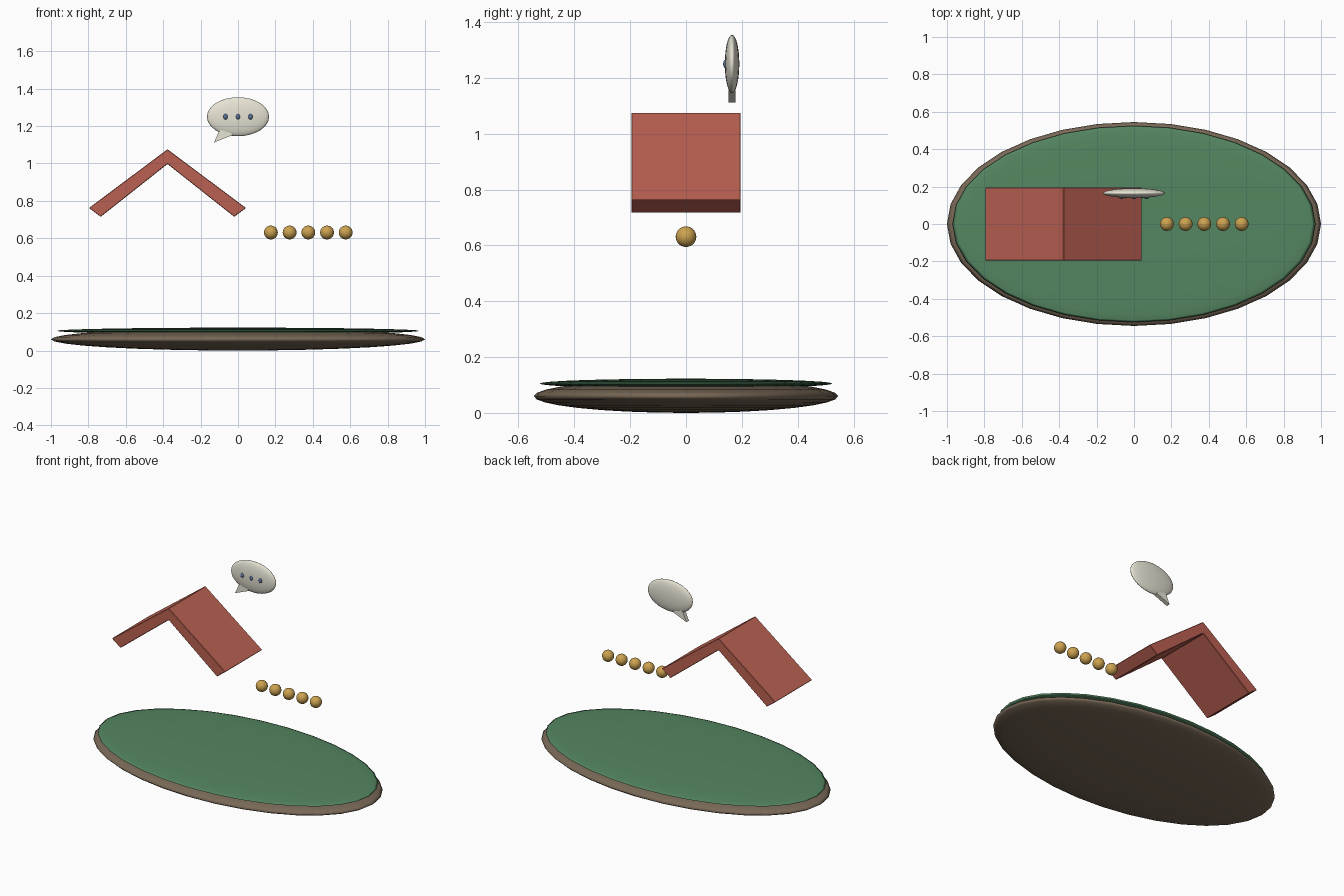
import bpy, bmesh
from math import radians

if "Cube" in bpy.data.objects:
    bpy.data.objects.remove(bpy.data.objects["Cube"])


def material(name, rgb):
    m = bpy.data.materials.new(name)
    m.diffuse_color = (*rgb, 1)
    m.use_nodes = True
    m.node_tree.nodes["Principled BSDF"].inputs["Base Color"].default_value = m.diffuse_color
    return m


brown = material("earth", (0.19, 0.14, 0.095))
green = material("grass", (0.09, 0.24, 0.12))
red = material("roof_red", (0.5, 0.12, 0.085))
gold = material("gold", (0.6, 0.36, 0.08))
cream = material("cream", (0.8, 0.77, 0.66))
blue = material("blue", (0.1, 0.16, 0.32))


def ellipsoid(name, loc, radii, mat, segs=32, rings=16):
    bm = bmesh.new()
    bmesh.ops.create_uvsphere(bm, u_segments=segs, v_segments=rings, radius=1)
    bmesh.ops.scale(bm, vec=radii, verts=bm.verts)
    for f in bm.faces:
        f.smooth = True
    return finish(name, bm, mat, loc)


def prism(name, profile, y0, y1, mat):
    """Extrude an x-z outline from y0 to y1."""
    bm = bmesh.new()
    face = bm.faces.new([bm.verts.new((x, y0, z)) for x, z in profile])
    ext = bmesh.ops.extrude_face_region(bm, geom=[face])
    moved = [v for v in ext["geom"] if isinstance(v, bmesh.types.BMVert)]
    bmesh.ops.translate(bm, vec=(0, y1 - y0, 0), verts=moved)
    bmesh.ops.recalc_face_normals(bm, faces=bm.faces)
    return finish(name, bm, mat)


def finish(name, bm, mat, loc=(0, 0, 0)):
    me = bpy.data.meshes.new(name)
    bm.to_mesh(me)
    bm.free()
    me.materials.append(mat)
    ob = bpy.data.objects.new(name, me)
    ob.location = loc
    bpy.context.collection.objects.link(ob)
    return ob


# Oval ground: earth with a thin grass layer
ellipsoid("ground_base", (0, 0, 0.06), (1.0, 0.545, 0.06), brown)
ellipsoid("grass_top", (0, 0, 0.105), (0.97, 0.525, 0.0175), green)

# Folded roof, symmetric about its ridge
ridge = -0.377
half = [(0.42, 0.762), (0.357, 0.715)]
profile = ([(ridge, 1.076)] + [(ridge + x, z) for x, z in half]
           + [(ridge, 0.997)] + [(ridge - x, z) for x, z in reversed(half)])
roof = prism("roof", profile, -0.196, 0.196, red)
bev = roof.modifiers.new("soft_edges", "BEVEL")
bev.width = 0.003
bev.segments = 1
bev.limit_method = 'ANGLE'
bev.angle_limit = radians(30)

# Row of beads
for i in range(5):
    ellipsoid(f"bead_{i + 1}", (0.176 + 0.1 * i, 0, 0.631), (0.037,) * 3, gold, 24, 12)

# Speech bubble with tail and three dots
ellipsoid("bubble", (0, 0.165, 1.25), (0.166, 0.026, 0.104), cream)
prism("bubble_tail", [(-0.128, 1.112), (-0.03, 1.152), (-0.05, 1.19), (-0.1, 1.175)],
      0.152, 0.178, cream)
for i in (-1, 0, 1):
    ellipsoid(f"bubble_dot_{i + 2}", (0.067 * i, 0.142, 1.25), (0.012, 0.009, 0.015), blue, 16, 8)
